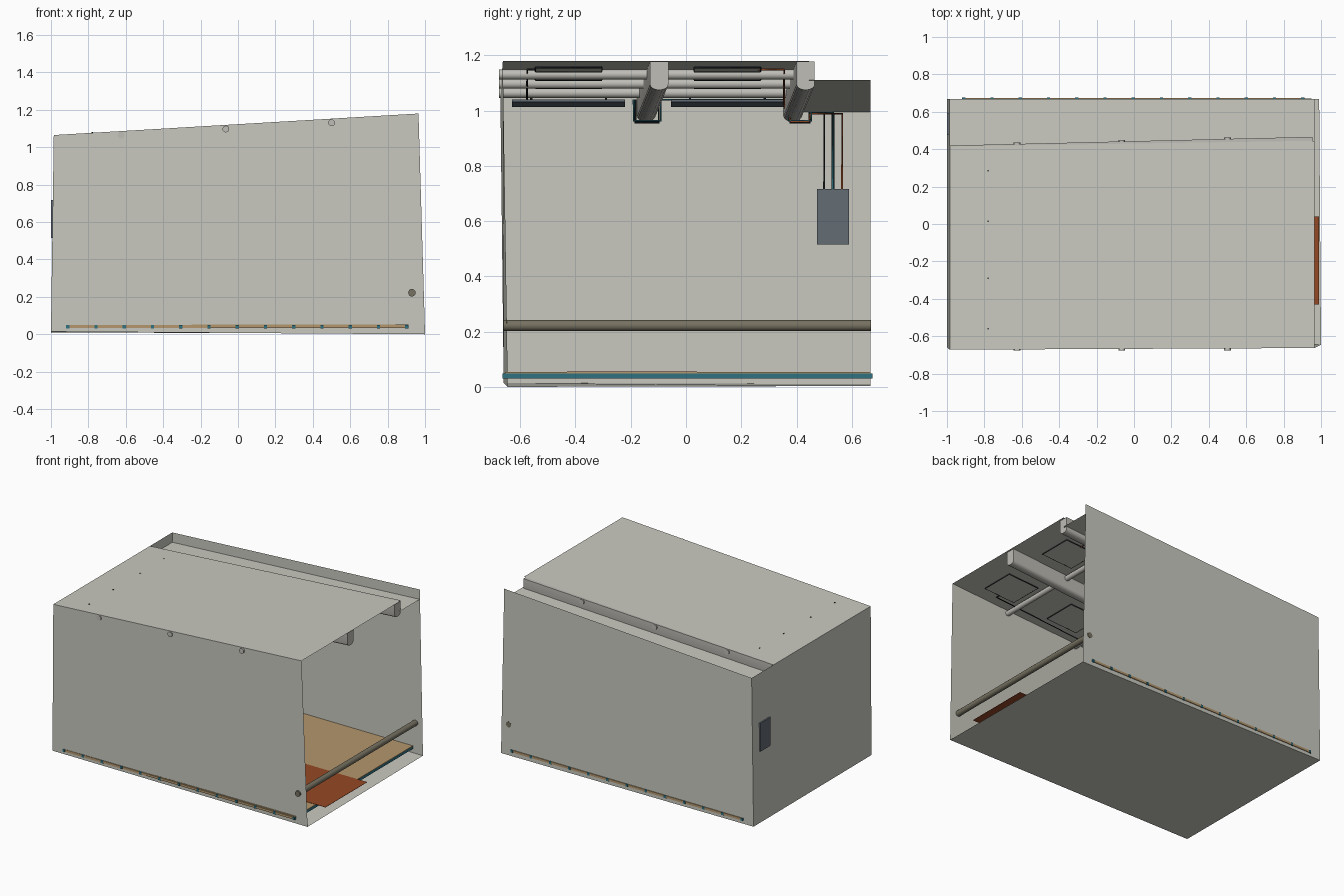
import bpy, math
from mathutils import Vector

cube = bpy.data.objects.get("Cube")
if cube:
    bpy.data.objects.remove(cube, do_unlink=True)


def material(name, r, g, b):
    m = bpy.data.materials.new(name)
    m.use_nodes = True
    m.diffuse_color = (r, g, b, 1)
    m.node_tree.nodes["Principled BSDF"].inputs["Base Color"].default_value = (r, g, b, 1)
    return m


WALL = material("warm_grey", .59, .59, .53)
METAL = material("pale_grey", .52, .51, .47)
SLATE = material("slate", .125, .15, .175)
TAN = material("tan_wood", .46, .31, .155)
TEAL = material("teal", .03, .17, .22)
RUST = material("rust_orange", .30, .065, .018)
OLIVE = material("olive_brown", .18, .165, .12)
BLACK = material("near_black", .012, .016, .018)


def mesh(name, verts, faces, mat):
    me = bpy.data.meshes.new(name)
    me.from_pydata(verts, [], faces)
    me.materials.append(mat)
    ob = bpy.data.objects.new(name, me)
    bpy.context.collection.objects.link(ob)
    return ob


def sheet(name, corners, mat):
    return mesh(name, corners, [(0, 1, 2, 3)], mat)


def loft(name, a, b, mat):
    """Closed solid between two matching outlines."""
    n = len(a)
    faces = [(i, (i + 1) % n, n + (i + 1) % n, n + i) for i in range(n)]
    faces += [tuple(range(n))[::-1], tuple(range(n, 2 * n))]
    return mesh(name, list(a) + list(b), faces, mat)


def box(name, x0, x1, y0, y1, z0, z1, mat, slope=0):
    def ring(x):
        d = slope * (x - (x0 + x1) / 2)
        return [(x, y0, z0 + d), (x, y1, z0 + d), (x, y1, z1 + d), (x, y0, z1 + d)]
    return loft(name, ring(x0), ring(x1), mat)


def tube(name, p, q, r, mat):
    p, q = Vector(p), Vector(q)
    bpy.ops.mesh.primitive_cylinder_add(vertices=20, radius=r, depth=(q - p).length,
                                        location=(p + q) / 2)
    ob = bpy.context.object
    ob.rotation_euler = (q - p).to_track_quat('Z', 'Y').to_euler()
    ob.name = name
    ob.data.materials.append(mat)
    bpy.ops.object.shade_smooth_by_angle()


def wire(name, pts, mat, cyclic=False, r=.004):
    cu = bpy.data.curves.new(name, 'CURVE')
    cu.dimensions = '3D'
    cu.bevel_depth, cu.bevel_resolution = r, 0
    sp = cu.splines.new('POLY')
    sp.points.add(len(pts) - 1)
    for point, co in zip(sp.points, pts):
        point.co = (*co, 1)
    sp.use_cyclic_u = cyclic
    cu.materials.append(mat)
    bpy.context.collection.objects.link(bpy.data.objects.new(name, cu))


SLOPE = .059


def roof(x, drop=0):
    return 1.065 + (x + .985) * SLOPE - drop


# Shell corners: left and right ends, low and high
L0, L1, R0, R1 = -1.0, -.985, 1.0, .965
back = .668
fl0, fl1 = (L0, -.66, .014), (L1, -.672, roof(L1))
fr0, fr1 = (R0, -.645, 0), (R1, -.663, roof(R1))
bl0, bl1 = (L0, back, .01), (L1, back, roof(L1))
br0, br1 = (R0 - .01, back, .003), (R1, back, roof(R1))
sheet("front_wall", [fl0, fr0, fr1, fl1], WALL)
sheet("back_wall", [br0, bl0, bl1, br1], WALL)
sheet("end_wall", [bl0, fl0, fl1, bl1], WALL)
sheet("base", [fl0, bl0, br0, fr0], WALL)
edge_l, edge_r = (L1, .415, roof(L1)), (R1, .445, roof(R1))
sheet("main_roof", [fl1, fr1, edge_r, edge_l], WALL)
drop = Vector((0, 0, -.07))
sheet("lower_roof", [Vector(edge_l) + drop, Vector(edge_r) + drop,
                     Vector(br1) + drop, Vector(bl1) + drop], WALL)

# Long ceiling beams with rounded undersides
def beam_outline(x, cy):
    y, w, h = cy + .024 * x, .033, .105
    pts = [(x, y + w, roof(x, .002)), (x, y - w, roof(x, .002))]
    for i in range(9):
        a = math.pi * (1 + i / 8)
        pts.append((x, y + w * math.cos(a), roof(x, h - .02) + .02 * math.sin(a)))
    return pts[::-1]


for cy, side in ((-.12, "middle"), (.41, "back")):
    ob = loft(side + "_beam", beam_outline(L1, cy), beam_outline(.955, cy), METAL)
    bpy.context.view_layer.objects.active = ob
    ob.select_set(True)
    bpy.ops.object.shade_smooth_by_angle()
    ob.select_set(False)

# Cross tubes that pass through the front wall and the roof step
for i, x in enumerate((-.625, -.065, .5)):
    z = roof(x, .022)
    tube(f"cross_tube_{i}", (x, -.676, z), (x, .45 + .024 * x, z), .018, METAL)

# Grab rail across the open end
tube("grab_rail", (.93, -.66, .222), (.93, back + .002, .222), .02, OLIVE)

# Floor: joists, infill boards and deck
joists, first, step, half = 13, -.91, .151, .009
for i in range(joists):
    x = first + i * step
    box(f"joist_{i}", x - half, x + half, -.664, .675, .031, .049, TEAL)
    if i < joists - 1:
        box(f"infill_board_{i}", x + half, x + step - half, -.662, .673, .033, .049, TAN)
box("deck", first, first + (joists - 1) * step + half, -.655, .667, .049, .053, TAN)
box("entry_mat", .45, .99, -.43, .04, .0535, .0555, RUST)

# Outlined ceiling panels
for j, cy in enumerate((-.425, .15)):
    for i, cx in enumerate((.67, .15, -.35)):
        h = .12
        box(f"ceiling_panel_{i}_{j}", cx - h, cx + h, cy - h, cy + h,
            roof(cx, .015), roof(cx, .008), WALL, SLOPE)
        wire(f"panel_frame_{i}_{j}", [(cx + a * h, cy + b * h, roof(cx + a * h, .013))
             for a, b in ((-1, -1), (1, -1), (1, 1), (-1, 1))], BLACK, True)
    # Hung slate panel with two hanger rods
    box(f"hung_panel_{j}", -.93, -.63, cy - .205, cy + .205, 1.022, 1.032, SLATE, SLOPE)
    for b in (-1, 1):
        tube(f"hanger_{j}_{b}", (-.78, cy + b * .135, 1.03),
             (-.78, cy + b * .135, roof(-.78) + .003), .004, BLACK)

# Wall box with its cables
box("control_box", -1.0, -.955, .475, .59, .515, .717, SLATE)
wire("front_cable", [(.67, -.545, roof(.67, .014)), (.67, -.575, roof(.67, .014)),
                     (-.78, -.575, 1.03)], BLACK)
wire("rust_cable", [(.67, .26, roof(.67, .014)), (.67, .355, roof(.67, .014)),
                    (-.78, .355, 1.02), (-.78, .38, .96), (-.78, .445, .96),
                    (-.78, .45, .988), (-.96, .565, .988), (-.96, .565, .71)], RUST)
for n, (dx, mat) in enumerate(((0, BLACK), (.02, TEAL))):
    x, out = -.80 + dx, .006 * n
    path = []
    for y0, y1 in ((-.183 - out, -.098 + out), (.378 - out, .447 + out)):
        path += [(x, y0, 1.04), (x, y0, .957 + out), (x, y1, .957 + out), (x, y1, 1.04)]
    path[-1] = (x, path[-1][1], .993)
    y = .5 + .032 * n
    wire(f"cross_cable_{n}", path + [(-.96, y, .993), (-.96, y, .71)], mat)
wire("drop_cable", [(-.962, .532, .99), (-.962, .532, .71)], BLACK, r=.005)
